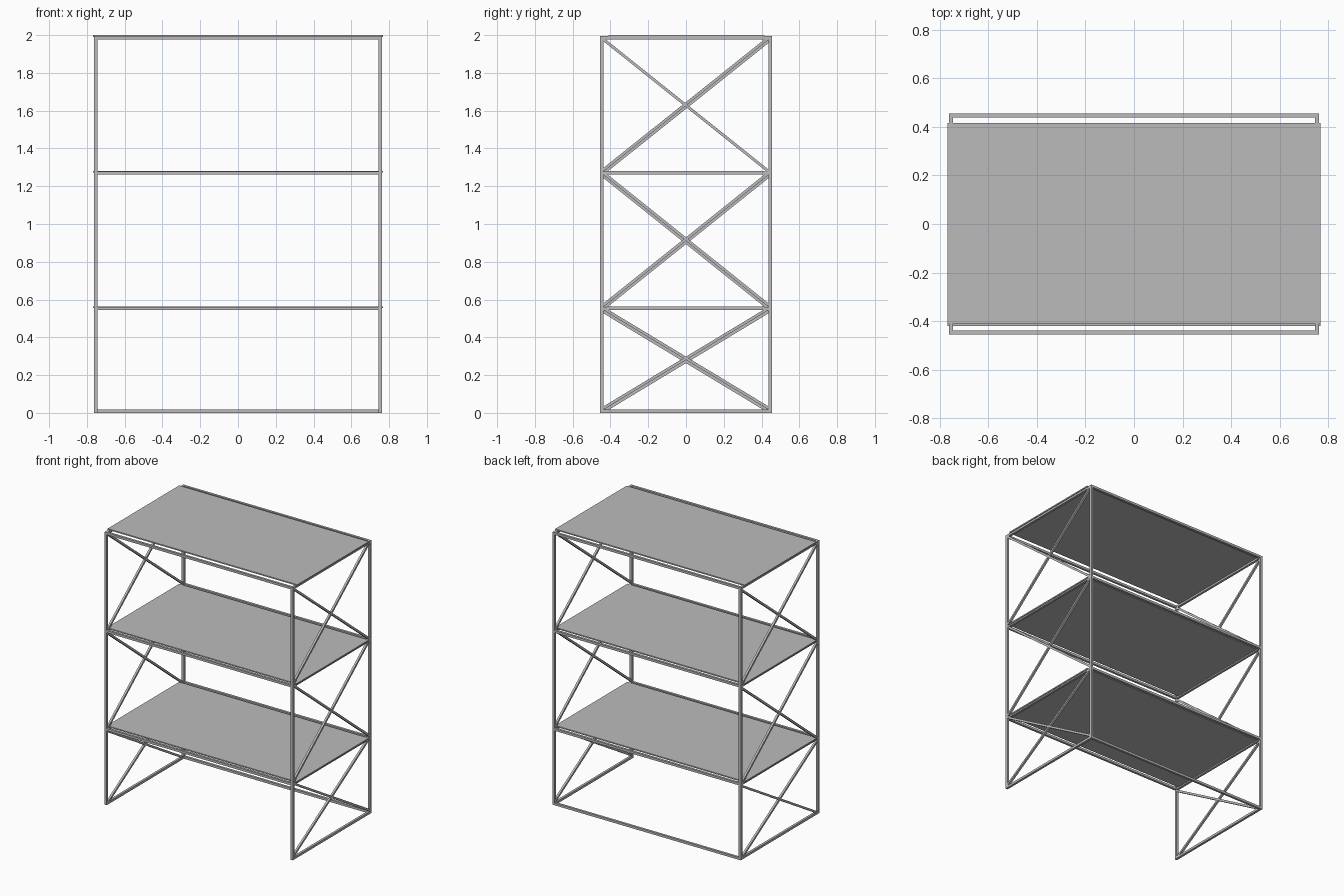
import bpy
from mathutils import Vector

cube = bpy.data.objects.get("Cube")
if cube:
    bpy.data.objects.remove(cube, do_unlink=True)

grey = bpy.data.materials.new("plain_grey")
grey.use_nodes = True
COLOUR = (0.5, 0.5, 0.5, 1)
grey.diffuse_color = COLOUR
grey.node_tree.nodes["Principled BSDF"].inputs["Base Color"].default_value = COLOUR

BAR = 0.017                 # square bar width
X, Y = 0.753, 0.446         # post centres
TOP = 1.994                 # top of the frame
LEVELS = {"lower": 0.553, "middle": 1.27, "upper": TOP - BAR / 2}
FOOT = BAR / 2


def box(name, centre, size):
    bpy.ops.mesh.primitive_cube_add(size=1, location=centre)
    ob = bpy.context.object
    ob.name = name
    ob.scale = size
    bpy.ops.object.transform_apply(location=False, rotation=False, scale=True)
    ob.data.materials.append(grey)
    return ob


def bar(name, start, end, width=BAR):
    # Square bar between two points, its sides kept upright
    a, b = Vector(start), Vector(end)
    ob = box(name, (a + b) / 2, (width, width, (b - a).length))
    ob.rotation_mode = 'QUATERNION'
    ob.rotation_quaternion = Vector((0, 0, 1)).rotation_difference(b - a)
    return ob


sides = {"left": 1, "right": -1}
ends = {"front": -1, "back": 1}

# Corner posts
for side, sx in sides.items():
    for end, sy in ends.items():
        box(f"{end}_{side}_post", (sx * X, sy * Y, TOP / 2), (BAR, BAR, TOP))

# Long rails at every shelf, plus one along the floor at the back
for level, z in LEVELS.items():
    for end, sy in ends.items():
        box(f"{level}_{end}_rail", (0, sy * Y, z), (2 * X, BAR, BAR))
box("floor_back_rail", (0, Y, FOOT), (2 * X, BAR, BAR))

# Short side rails and crossed braces in each bay
heights = [FOOT] + list(LEVELS.values())
for side, sx in sides.items():
    for i, z in enumerate(heights):
        box(f"{side}_side_rail_{i}", (sx * X, 0, z), (BAR, 2 * Y, BAR))
    for i, (low, high) in enumerate(zip(heights, heights[1:])):
        for kind, direction in (("rising", 1), ("falling", -1)):
            # The two sides are staggered, except for one aligned pair
            shift = 0 if (i == 2 and direction == -1) else sx * 0.0085
            reach = Y - BAR / 2
            bar(f"{side}_{kind}_brace_{i}",
                (sx * X, -direction * reach, low + FOOT + shift),
                (sx * X, direction * reach, high - FOOT + shift), 0.015)

# Thin shelf boards resting in the frame
for level, z in LEVELS.items():
    front = -0.41 if level == "upper" else -0.42
    back, thick = 0.416, 0.009
    top = z + BAR / 2 + (0.006 if level == "upper" else 0.002)
    box(f"{level}_shelf", (0, (front + back) / 2, top - thick / 2),
        (1.534, back - front, thick))
